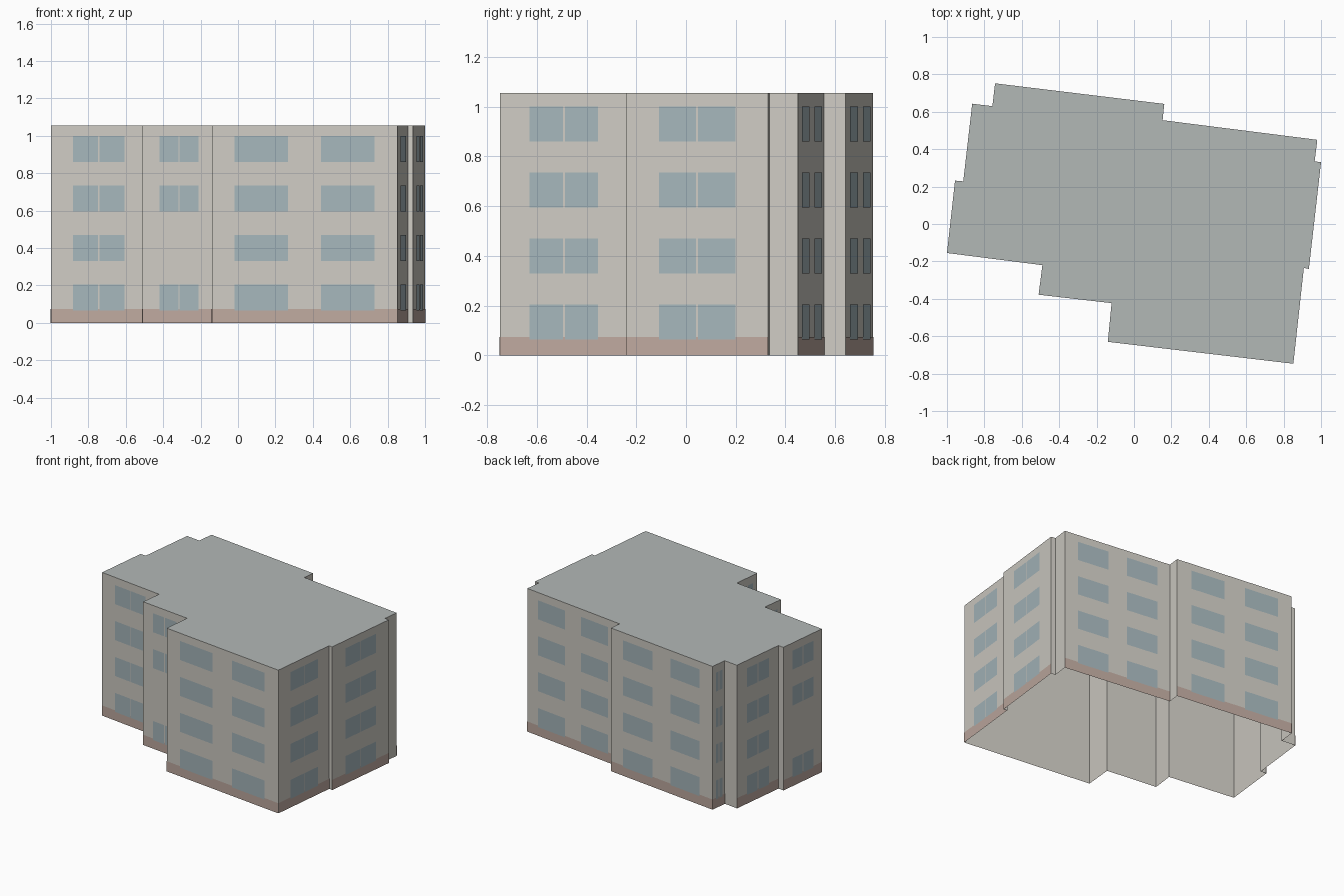
import bpy
from mathutils import Vector

if "Cube" in bpy.data.objects:
    bpy.data.objects.remove(bpy.data.objects["Cube"])

HEIGHT = 1.055
BRICK_TOP = 0.075
ROWS = [0.065 + 0.265 * i for i in range(4)]  # window sill heights
WIN_H = 0.14

# Footprint corner, then the window layout of the wall that starts there
PAIR, TWO, PLAIN = "pair", "two", None
PLAN = [
    (-1.00, -0.155, PAIR), (-0.49, -0.22, PAIR), (-0.51, -0.378, PAIR),
    (-0.12, -0.423, PAIR), (-0.14, -0.63, TWO), (0.852, -0.747, PAIR),
    (0.908, -0.235, PLAIN), (0.935, -0.24, PAIR), (1.0, 0.33, PLAIN),
    (0.966, 0.335, PLAIN), (0.98, 0.45, TWO), (0.153, 0.555, PLAIN),
    (0.162, 0.642, TWO), (-0.743, 0.752, PAIR), (-0.757, 0.63, PLAIN),
    (-0.865, 0.643, PAIR), (-0.913, 0.228, PLAIN), (-0.957, 0.232, PAIR),
]
SKIP = {(2, 1), (17, 1)}  # (wall, row) spots without windows


def material(name, rgb):
    m = bpy.data.materials.new(name)
    m.diffuse_color = (*rgb, 1)
    m.use_nodes = True
    m.node_tree.nodes["Principled BSDF"].inputs["Base Color"].default_value = m.diffuse_color
    return m


def mesh_object(name, verts, faces, mat):
    me = bpy.data.meshes.new(name)
    me.from_pydata(verts, [], faces)
    me.materials.append(mat)
    ob = bpy.data.objects.new(name, me)
    bpy.context.collection.objects.link(ob)
    return ob


def quads(name, panels, mat):
    verts = [v for p in panels for v in p]
    faces = [tuple(range(4 * i, 4 * i + 4)) for i in range(len(panels))]
    return mesh_object(name, verts, faces, mat)


def panel(a, b, d0, d1, z0, z1, out=0.0):
    """Upright rectangle on wall a-b, from distance d0 to d1 along it."""
    u = (b - a).normalized()
    n = Vector((u.y, -u.x)) * out
    p, q = a + u * d0 + n, a + u * d1 + n
    return [(p.x, p.y, z0), (q.x, q.y, z0), (q.x, q.y, z1), (p.x, p.y, z1)]


corners = [Vector(p[:2]) for p in PLAN]
walls, bricks, windows = [], [], []
for i, (a, (_, _, layout)) in enumerate(zip(corners, PLAN)):
    b = corners[(i + 1) % len(corners)]
    L = (b - a).length
    walls.append(panel(a, b, 0, L, 0, HEIGHT))
    if layout is None:
        continue
    bricks.append(panel(a, b, 0, L, 0, BRICK_TOP, 0.002))
    if layout == TWO:
        spans = [(0.122 * L, 0.412 * L), (0.588 * L, 0.878 * L)]
    else:
        spans = [(0.23 * L, 0.5 * L - 0.004), (0.5 * L + 0.004, 0.77 * L)]
    for r, z in enumerate(ROWS):
        if (i, r) not in SKIP:
            windows += [panel(a, b, s, e, z, z + WIN_H, 0.004) for s, e in spans]

# Shell of outer walls, open underneath
quads("walls", walls, material("plaster", (0.62, 0.60, 0.55)))
# Brick strip along the base of the main walls
quads("brick_base", bricks, material("brick", (0.52, 0.40, 0.35)))
# Window panes
quads("windows", windows, material("glass", (0.38, 0.47, 0.50)))
# Flat roof
mesh_object("roof", [(c.x, c.y, HEIGHT) for c in corners],
            [tuple(range(len(corners)))], material("roofing", (0.45, 0.48, 0.47)))
